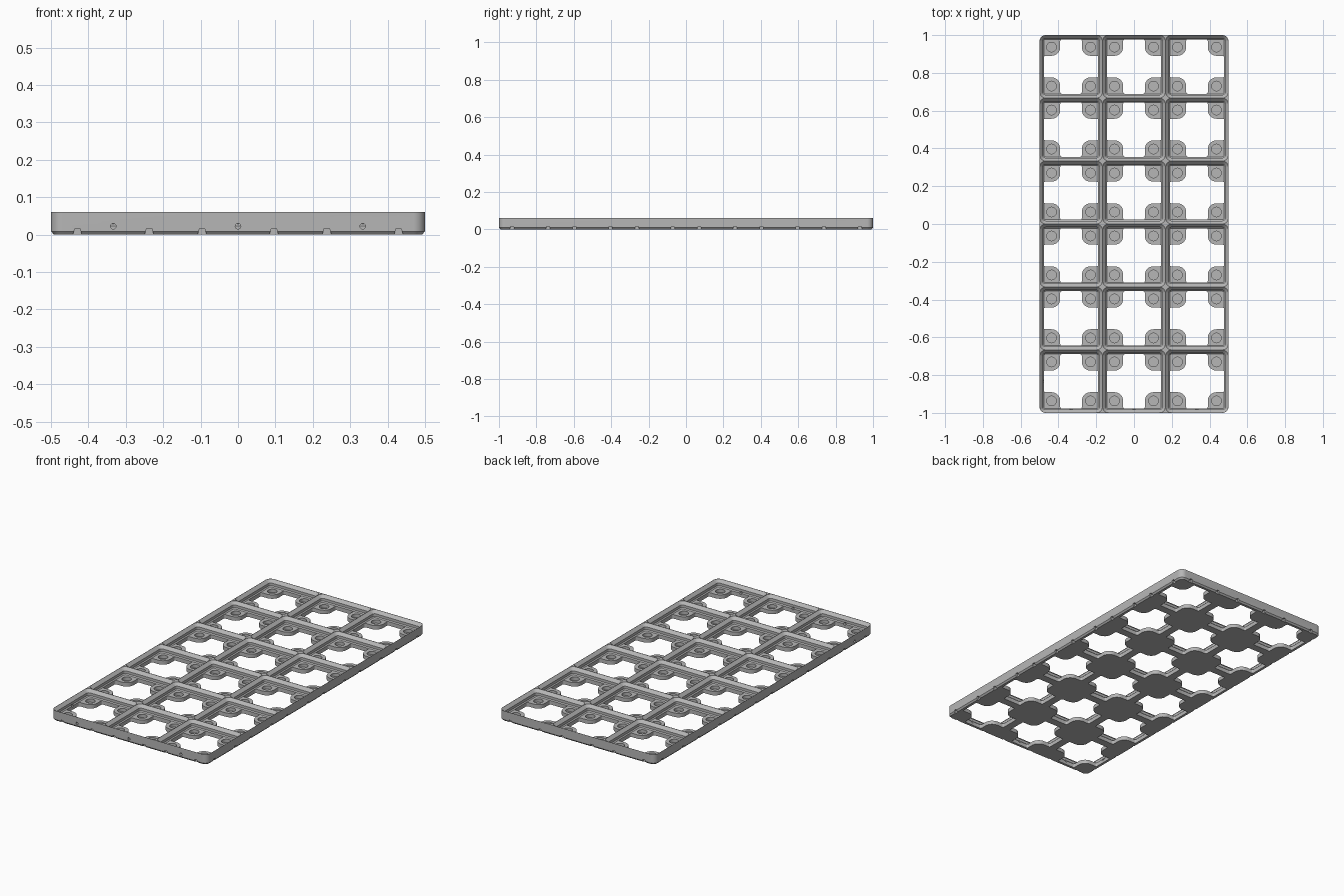
import bpy, bmesh, math

cube = bpy.data.objects.get("Cube")
if cube:
    bpy.data.objects.remove(cube, do_unlink=True)

CELL, MM = 1 / 3, 1 / 126      # one cell is 42 mm
HEIGHT, FLOOR = 0.06, 0.0226
PAD, PAD_R = 13 * MM, 0.046
CELLS = [((i - 1) * CELL, (j - 2.5) * CELL) for i in range(3) for j in range(6)]
SIGNS = [(1, 1), (-1, 1), (-1, -1), (1, -1)]

grey = bpy.data.materials.new("plain grey")
grey.use_nodes = True
colour = (0.47, 0.47, 0.47, 1)
grey.diffuse_color = colour
grey.node_tree.nodes["Principled BSDF"].inputs["Base Color"].default_value = colour


def arc(cx, cy, r, start, end, steps=8):
    angles = [math.radians(start + (end - start) * k / steps) for k in range(steps + 1)]
    return [(cx + r * math.cos(a), cy + r * math.sin(a)) for a in angles]


def rounded(hx, hy, r):
    pts = []
    for k, (sx, sy) in enumerate(SIGNS):
        pts += arc(sx * (hx - r), sy * (hy - r), r, 90 * k, 90 * k + 90)
    return pts


def loft(bm, rings):
    """Closed solid through rings of 3D points."""
    loops = [[bm.verts.new(p) for p in ring] for ring in rings]
    n = len(loops[0])
    for a, b in zip(loops, loops[1:]):
        for k in range(n):
            bm.faces.new((a[k], a[(k + 1) % n], b[(k + 1) % n], b[k]))
    bm.faces.new(loops[0][::-1])
    bm.faces.new(loops[-1])


def flat(pts, z, x=0, y=0):
    return [(px + x, py + y, z) for px, py in pts]


def make(name, bm):
    bmesh.ops.recalc_face_normals(bm, faces=bm.faces)
    mesh = bpy.data.meshes.new(name)
    bm.to_mesh(mesh)
    bm.free()
    obj = bpy.data.objects.new(name, mesh)
    bpy.context.collection.objects.link(obj)
    mesh.materials.append(grey)
    return obj


# Solid slab with a chamfered foot
bm = bmesh.new()
loft(bm, [flat(rounded(0.5 - c, 1 - c, 4 * MM - c), z)
          for c, z in ((0.008, 0), (0, 0.009), (0, HEIGHT))])
plate = make("grid_baseplate", bm)

# Stepped sockets
sockets = bmesh.new()
inset = ((2.85, FLOOR), (2.15, FLOOR + 0.7 * MM),
         (2.15, HEIGHT - 2.15 * MM), (0.08, HEIGHT - 0.08 * MM), (0.08, HEIGHT + 0.01))
for x, y in CELLS:
    loft(sockets, [flat(rounded(CELL / 2 - i * MM, CELL / 2 - i * MM, (4 - i) * MM), z, x, y)
                   for i, z in inset])

# Openings that leave a rounded pad in each cell corner
outline = []
edge = CELL / 2 - 2.85 * MM
lip, fillet = PAD - PAD_R, 0.008
for k in range(4):
    quarter = (arc(edge - fillet, lip - fillet, fillet, 0, 90, 4)
               + arc(PAD, PAD, PAD_R, 270, 180)
               + arc(lip - fillet, edge - fillet, fillet, 0, 90, 4))
    for px, py in quarter:
        for _ in range(k):
            px, py = -py, px
        outline.append((px, py))
openings = bmesh.new()
for x, y in CELLS:
    loft(openings, [flat(outline, -0.01, x, y), flat(outline, FLOOR + 0.002, x, y)])

# Blind round pockets in the pads
pockets = bmesh.new()
disc = arc(0, 0, 3.25 * MM, 0, 337.5, 15)
for x, y in CELLS:
    for sx, sy in SIGNS:
        loft(pockets, [flat(disc, z, x + sx * PAD, y + sy * PAD)
                       for z in (0.0036, FLOOR + 0.003)])

# Small foot notches around the rim, and pin holes in the front and left walls
details = bmesh.new()


def cut_wall(section, along, wall, depth, axis):
    """Cutter that goes through an outer wall; section is (sideways, z)."""
    side = math.copysign(1, wall)
    rings = []
    for d in (wall + side * 0.02, wall - side * depth):
        rings.append([(d, along + s, z) if axis == "x" else (along + s, d, z)
                      for s, z in section])
    loft(details, rings)


notch = [(-0.013, -0.01), (0.013, -0.01), (0.011, 0.004), (0.007, 0.016),
         (-0.007, 0.016), (-0.011, 0.004)]
for s in (-1, 1):
    for i in range(3):
        for o in (-0.096, 0.096):
            cut_wall(notch, (i - 1) * CELL + o, s, 0.012, "y")
    for j in range(6):
        for o in (-0.096, 0.096):
            cut_wall(notch, (j - 2.5) * CELL + o, s * 0.5, 0.012, "x")
pin = arc(0, 0.0225, 0.0075, 0, 330, 11)
for i in range(3):
    cut_wall(pin, (i - 1) * CELL, -1, 0.03, "y")
cut_wall(pin, -2.5 * CELL, -0.5, 0.03, "x")

# Carve the slab, then discard the cutters
cutters = [make("socket_cutter", sockets), make("opening_cutter", openings),
           make("pocket_cutter", pockets), make("detail_cutter", details)]
for cutter in cutters:
    cutter.hide_render = True
    mod = plate.modifiers.new(cutter.name, "BOOLEAN")
    mod.operation, mod.solver, mod.object = "DIFFERENCE", "EXACT", cutter
carved = bpy.data.meshes.new_from_object(
    plate.evaluated_get(bpy.context.evaluated_depsgraph_get()))
plate.modifiers.clear()
plate.data = carved
for cutter in cutters:
    bpy.data.objects.remove(cutter, do_unlink=True)

bpy.ops.object.select_all(action="DESELECT")
plate.select_set(True)
bpy.context.view_layer.objects.active = plate
bpy.ops.object.shade_smooth_by_angle(angle=math.radians(30))
